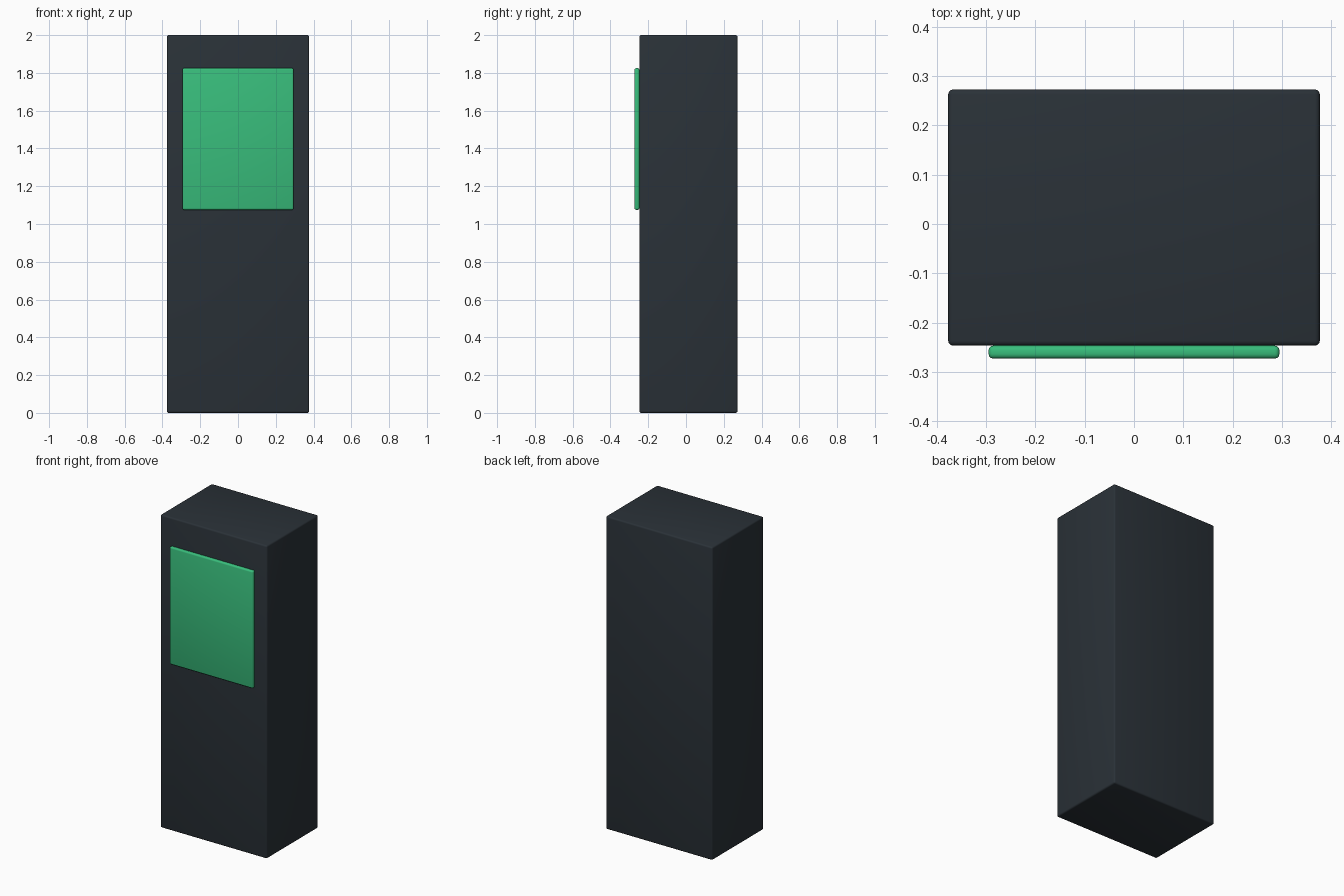
import bpy

if "Cube" in bpy.data.objects:
    bpy.data.objects.remove(bpy.data.objects["Cube"])


def material(name, color):
    m = bpy.data.materials.new(name)
    m.diffuse_color = color
    m.use_nodes = True
    m.node_tree.nodes["Principled BSDF"].inputs["Base Color"].default_value = m.diffuse_color
    return m


def rounded_box(name, lo, hi, bevel, mat):
    """Box between two corners with softly rounded edges."""
    centre = [(a + b) / 2 for a, b in zip(lo, hi)]
    size = [b - a for a, b in zip(lo, hi)]
    bpy.ops.mesh.primitive_cube_add(size=1, location=centre)
    ob = bpy.context.object
    ob.name = name
    ob.scale = size
    bpy.ops.object.transform_apply(location=False, rotation=False, scale=True)
    mod = ob.modifiers.new("edge_rounding", 'BEVEL')
    mod.width = bevel
    mod.segments = 3
    bpy.ops.object.modifier_apply(modifier=mod.name)
    bpy.ops.object.shade_smooth_by_angle()
    ob.data.materials.append(mat)
    return ob


dark = material("dark_casing", (0.023, 0.031, 0.039, 1))
green = material("green_screen", (0.04, 0.51, 0.2, 1))

# Tall cabinet
rounded_box("cabinet", (-0.377, -0.247, 0), (0.377, 0.273, 2), 0.01, dark)
# Screen panel sitting on the front face
rounded_box("screen", (-0.295, -0.273, 1.075), (0.295, -0.247, 1.825), 0.009, green)
